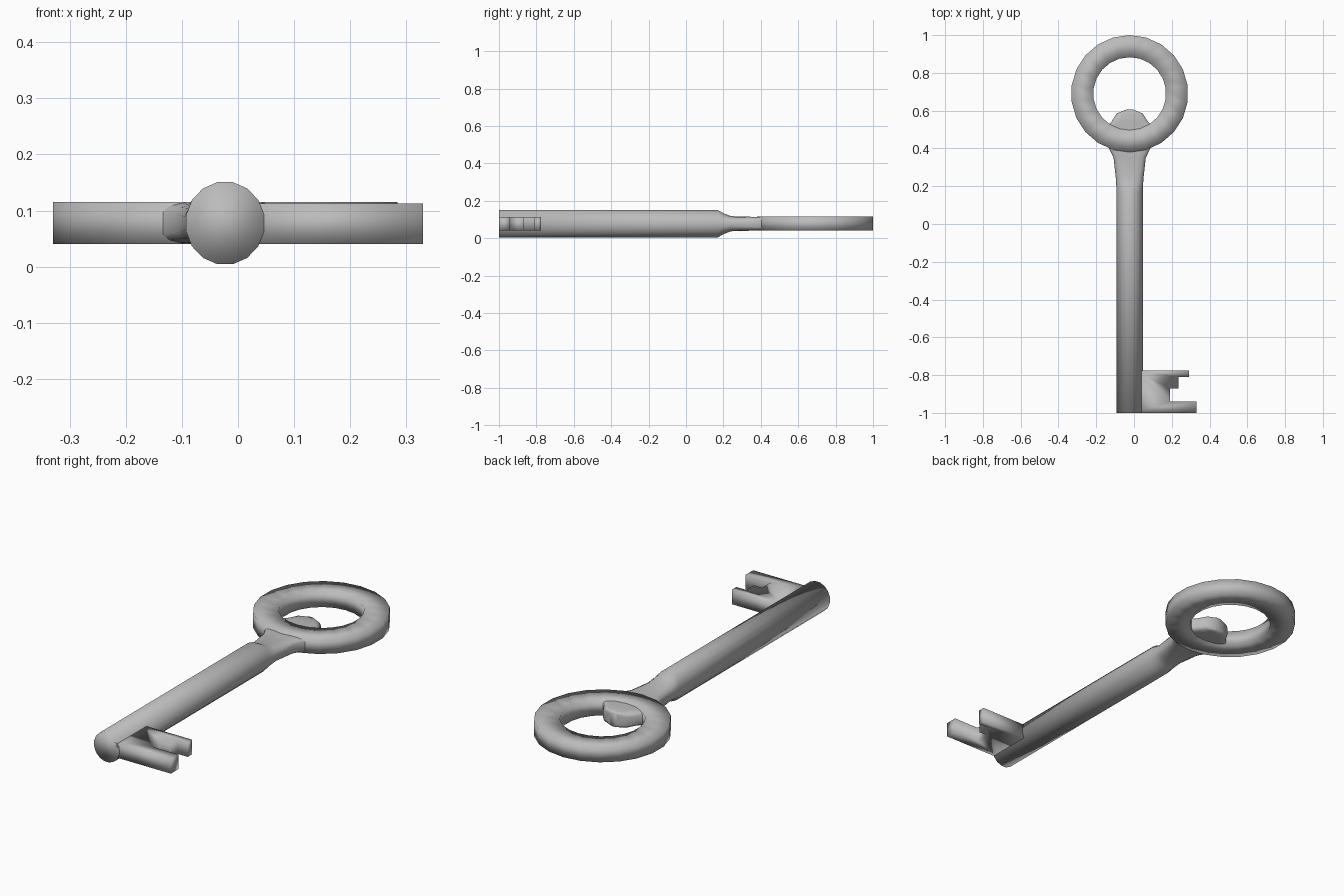
import bpy, bmesh, math

cube = bpy.data.objects.get("Cube")
if cube:
    bpy.data.objects.remove(cube, do_unlink=True)

CX, CZ = -0.023, 0.0775   # axis of the shaft and ring
HALF = 0.0375             # half thickness of the flat parts

steel = bpy.data.materials.new("grey steel")
steel.use_nodes = True
steel.diffuse_color = (0.5, 0.5, 0.5, 1)
steel.node_tree.nodes["Principled BSDF"].inputs["Base Color"].default_value = (0.5, 0.5, 0.5, 1)


def finish(name, bm, smooth=True):
    bmesh.ops.recalc_face_normals(bm, faces=bm.faces)
    mesh = bpy.data.meshes.new(name)
    bm.to_mesh(mesh)
    bm.free()
    mesh.materials.append(steel)
    for poly in mesh.polygons:
        poly.use_smooth = smooth
    obj = bpy.data.objects.new(name, mesh)
    bpy.context.collection.objects.link(obj)
    return obj


def bridge(bm, a, b):
    n = len(a)
    for i in range(n):
        bm.faces.new((a[i], a[(i + 1) % n], b[(i + 1) % n], b[i]))


# Ring handle: a square section swept round a circle
bm = bmesh.new()
SIDES = 22
loops = []
for i in range(SIDES):
    a = math.tau * i / SIDES + math.pi / 2
    loops.append([bm.verts.new((CX + r * math.cos(a), 0.69 + r * math.sin(a), CZ + z))
                  for r, z in ((0.193, -HALF), (0.31, -HALF), (0.31, HALF), (0.193, HALF))])
for i in range(SIDES):
    bridge(bm, loops[i], loops[(i + 1) % SIDES])
finish("ring_handle", bm)

# Shaft, flared neck and rounded tongue: (y, half width, half height, squareness)
sections = [
    (-1.0, 0.071, 0.0745, 1.0),
    (0.17, 0.071, 0.0745, 1.0),
    (0.20, 0.072, 0.057, 0.9),
    (0.24, 0.074, 0.041, 0.75),
    (0.35, 0.086, HALF, 0.5),
    (0.41, 0.115, HALF, 0.4),
    (0.47, 0.165, HALF, 0.4),
    (0.50, 0.145, HALF, 0.4),
    (0.54, 0.098, HALF, 0.4),
    (0.585, 0.07, HALF, 0.4),
    (0.605, 0.02, HALF * 0.95, 0.4),
]
bm = bmesh.new()
loops = []
for y, w, h, p in sections:
    loop = []
    for i in range(16):
        a = math.tau * (i + 0.5) / 16
        c, s = math.cos(a), math.sin(a)
        loop.append(bm.verts.new((CX + w * math.copysign(abs(c) ** p, c), y,
                                  CZ + h * math.copysign(abs(s) ** p, s))))
    loops.append(loop)
for a, b in zip(loops, loops[1:]):
    bridge(bm, a, b)
bm.faces.new(loops[0])
bm.faces.new(loops[-1])
finish("shaft_and_neck", bm)

# Key bit: stepped outline extruded through its thickness
outline = [(0.0, -1.0), (0.33, -1.0), (0.33, -0.94), (0.19, -0.94), (0.19, -0.87),
           (0.235, -0.87), (0.235, -0.81), (0.29, -0.81), (0.29, -0.775), (0.0, -0.775)]
bm = bmesh.new()
low, high = [[bm.verts.new((x, y, z)) for x, y in outline] for z in (CZ - HALF, CZ + 0.035)]
bridge(bm, low, high)
bm.faces.new(low)
bm.faces.new(high)
finish("key_bit", bm)
